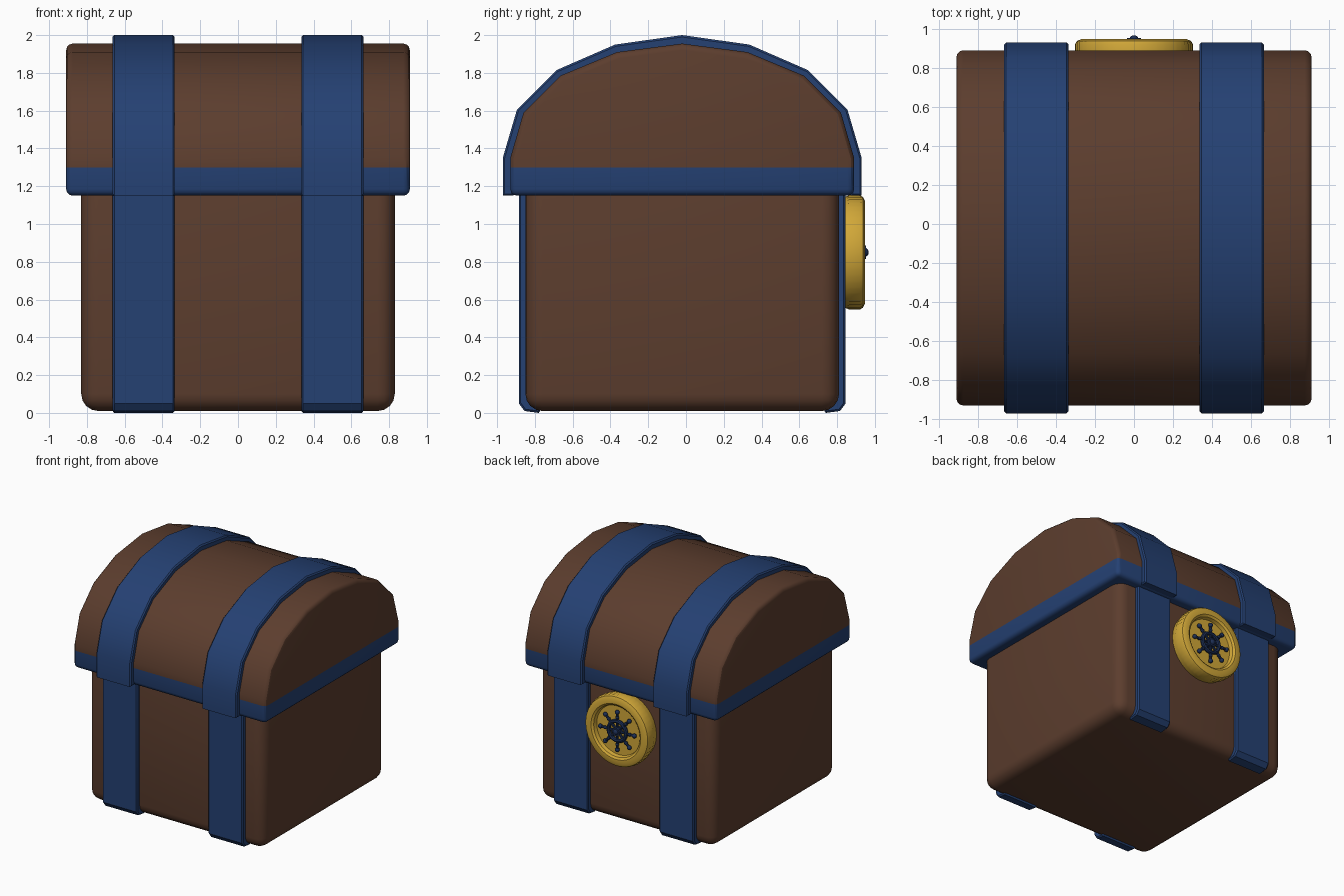
import bpy, bmesh, math
from mathutils import Matrix, Vector

old = bpy.data.objects.get("Cube")
if old:
    bpy.data.objects.remove(old, do_unlink=True)


def material(name, rgb):
    m = bpy.data.materials.new(name)
    m.use_nodes = True
    m.diffuse_color = (*rgb, 1)
    m.node_tree.nodes["Principled BSDF"].inputs["Base Color"].default_value = (*rgb, 1)
    return m


brown = material("brown wood", (0.107, 0.047, 0.027))
blue = material("blue metal", (0.018, 0.052, 0.17))
gold = material("gold", (0.64, 0.39, 0.04))
navy = material("dark navy", (0.012, 0.028, 0.09))

MID = -0.02      # depth centre of the chest
BADGE_Z = 0.85   # height of the badge centre


def finish(name, bm, mats, angle=30):
    bmesh.ops.recalc_face_normals(bm, faces=bm.faces)
    me = bpy.data.meshes.new(name)
    bm.to_mesh(me)
    bm.free()
    for m in mats:
        me.materials.append(m)
    ob = bpy.data.objects.new(name, me)
    bpy.context.collection.objects.link(ob)
    bpy.ops.object.select_all(action="DESELECT")
    ob.select_set(True)
    bpy.context.view_layer.objects.active = ob
    bpy.ops.object.shade_smooth_by_angle(angle=math.radians(angle))
    return ob


def extrude_profile(points, x0, x1):
    """Sweep a (y, z) outline along x."""
    bm = bmesh.new()
    face = bm.faces.new([bm.verts.new((x0, y, z)) for y, z in points])
    out = bmesh.ops.extrude_face_region(bm, geom=[face])
    moved = [v for v in out["geom"] if isinstance(v, bmesh.types.BMVert)]
    bmesh.ops.translate(bm, verts=moved, vec=(x1 - x0, 0, 0))
    bmesh.ops.recalc_face_normals(bm, faces=bm.faces)
    return bm


def bevel(bm, edges, width, segments):
    bmesh.ops.bevel(bm, geom=edges, offset=width, segments=segments,
                    profile=0.5, affect="EDGES", clamp_overlap=True)


def arch(half):
    """Mirror half of an arch into a full outline, front to back."""
    return [(MID - y, z) for y, z in half] + [(MID + y, z) for y, z in half[-2::-1]]


# Lower box, its top edge tucked inside the lid
bm = bmesh.new()
bmesh.ops.create_cube(bm, size=1, matrix=Matrix.Translation((0, MID, 0.63))
                      @ Matrix.Diagonal((1.66, 1.66, 1.24, 1)))
bevel(bm, bm.edges[:], 0.09, 4)
finish("chest_body", bm, [brown], 40)

# Domed lid with a blue band around its lower edge
lid_half = [(0.91, 1.15), (0.91, 1.35), (0.84, 1.59), (0.645, 1.785),
            (0.345, 1.91), (0, 1.955)]
bm = extrude_profile(arch(lid_half), -0.91, 0.91)
bevel(bm, [e for e in bm.edges if e.calc_face_angle(0) > 0.8], 0.035, 3)
bmesh.ops.bisect_plane(bm, geom=bm.verts[:] + bm.edges[:] + bm.faces[:],
                       plane_co=(0, 0, 1.3), plane_no=(0, 0, 1))
for f in bm.faces:
    f.material_index = 1 if f.calc_center_median().z < 1.3 else 0
finish("lid", bm, [brown, blue])

# Straps over the lid and down the front and back
strap_half = [(0.95, 1.15), (0.95, 1.35), (0.875, 1.605), (0.665, 1.815),
              (0.355, 1.95), (0, 2.0)]
inner_half = [(y * 0.94, z if z < 1.2 else z - 0.06) for y, z in strap_half]
lid_strap = arch(strap_half) + arch(inner_half)[::-1]
body_half = [(0.865, 1.17), (0.865, 0.05), (0.835, 0.01), (0.76, 0.0),
             (0.74, 0.03), (0.79, 0.1), (0.79, 1.17)]


def long_edges(bm):
    """Rim edges running along the sides of a strap, on its outer surface."""
    return [e for e in bm.edges
            if abs(e.verts[0].co.x - e.verts[1].co.x) < 1e-4]


for side, label in ((-1, "right"), (1, "left")):
    x0, x1 = side * 0.5 - 0.165, side * 0.5 + 0.165
    bm = extrude_profile(lid_strap, x0, x1)
    bevel(bm, long_edges(bm), 0.01, 1)
    finish(label + "_lid_strap", bm, [blue])
    for face, place in ((-1, "front"), (1, "back")):
        bm = extrude_profile([(MID + face * y, z) for y, z in body_half], x0, x1)
        bevel(bm, long_edges(bm), 0.01, 1)
        finish(f"{label}_{place}_strap", bm, [blue])


# Round badge with a milled edge and a recessed centre
TEETH = 48
rings = [(0.285, 0.8, 0), (0.297, 0.85, 0), (0.303, 0.865, 1), (0.303, 0.92, 1),
         (0.293, 0.937, 0), (0.272, 0.947, 0), (0.235, 0.947, 0),
         (0.218, 0.935, 0), (0.21, 0.905, 0)]
bm = bmesh.new()
loops = []
for r, y, milled in rings:
    loop = []
    for i in range(TEETH * 2):
        a = math.pi * i / TEETH
        rr = r - 0.008 * milled * (i % 2)
        loop.append(bm.verts.new((rr * math.cos(a), y, BADGE_Z + rr * math.sin(a))))
    loops.append(loop)
for a, b in zip(loops, loops[1:]):
    for i in range(TEETH * 2):
        j = (i + 1) % (TEETH * 2)
        bm.faces.new((a[i], a[j], b[j], b[i]))
bm.faces.new(loops[0])
bm.faces.new(loops[-1])
finish("badge", bm, [gold])

# Small spoked wheel on the badge
WHEEL_Y = 0.927
center = Matrix.Translation((0, WHEEL_Y, BADGE_Z))
face_back = center @ Matrix.Rotation(math.radians(90), 4, "X")
bm = bmesh.new()
# rim
RIM, SIDES = 32, 8
grid = []
for i in range(RIM):
    a = 2 * math.pi * i / RIM
    row = []
    for j in range(SIDES):
        b = 2 * math.pi * j / SIDES
        r = 0.082 + 0.016 * math.cos(b)
        p = Vector((r * math.cos(a), r * math.sin(a), 0.018 * math.sin(b)))
        row.append(bm.verts.new(face_back @ p))
    grid.append(row)
for i in range(RIM):
    for j in range(SIDES):
        n, k = (i + 1) % RIM, (j + 1) % SIDES
        bm.faces.new((grid[i][j], grid[n][j], grid[n][k], grid[i][k]))
# hub
bmesh.ops.create_cone(bm, cap_ends=True, segments=16, radius1=0.036, radius2=0.036,
                      depth=0.05, matrix=face_back)
bmesh.ops.create_uvsphere(bm, u_segments=16, v_segments=8, radius=0.026,
                          matrix=Matrix.Translation((0, 0.014, 0)) @ center)
# spokes and handles
for i in range(8):
    turn = center @ Matrix.Rotation(math.pi * i / 4, 4, "Y")
    bmesh.ops.create_cone(bm, cap_ends=True, segments=8, radius1=0.011, radius2=0.011,
                          depth=0.16, matrix=turn @ Matrix.Translation((0, 0, 0.085)))
    bmesh.ops.create_uvsphere(bm, u_segments=10, v_segments=6, radius=0.019,
                              matrix=turn @ Matrix.Translation((0, 0, 0.16)))
    bmesh.ops.create_uvsphere(bm, u_segments=8, v_segments=6, radius=0.015,
                              matrix=turn @ Matrix.Translation((0, 0, 0.115)))
finish("badge_wheel", bm, [navy], 40)
